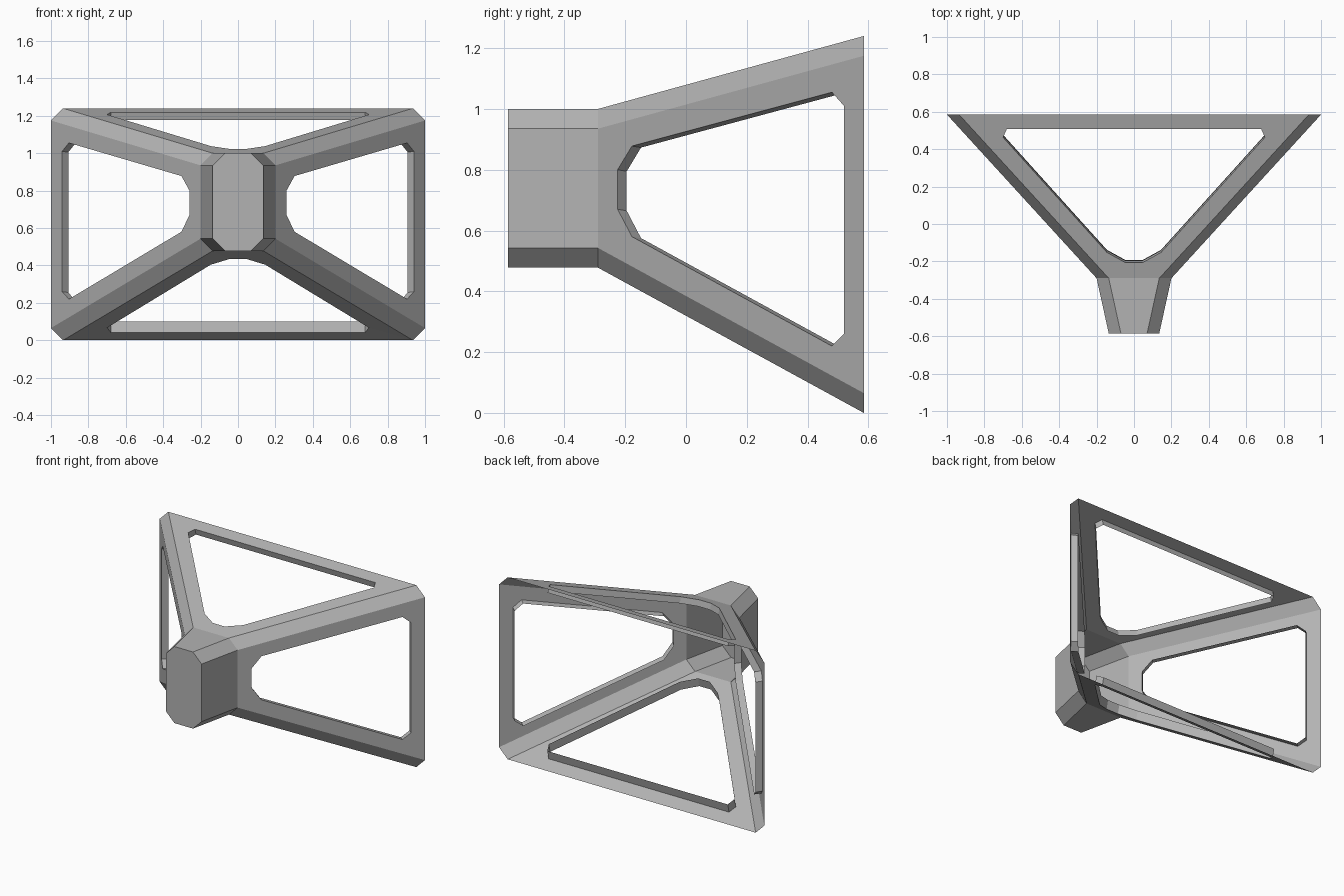
import bpy, bmesh
from mathutils import Vector

if "Cube" in bpy.data.objects:
    bpy.data.objects.remove(bpy.data.objects["Cube"])

C = 0.065                      # corner chamfer
Y0, Y1, Y2 = -0.585, -0.29, 0.585


def ring(bm, y, hx, z0, z1):
    """Chamfered rectangle, counter-clockwise seen from the front."""
    pts = [(-hx + C, z0), (hx - C, z0), (hx, z0 + C), (hx, z1 - C),
           (hx - C, z1), (-hx + C, z1), (-hx, z1 - C), (-hx, z0 + C)]
    return [bm.verts.new((x, y, z)) for x, z in pts]


def side_x(y):                 # planes of the flared walls
    return 0.2 + 0.8 * (y - Y1) / (Y2 - Y1)


def top_z(y):
    return 1.0 + 0.24 * (y - Y1) / (Y2 - Y1)


def bottom_z(y):
    return 0.48 * (Y2 - y) / (Y2 - Y1)


# Window outlines: triangular (x, y) for top and bottom, trapezoid (y, z) for sides
half = [(0.045, -0.207), (0.145, -0.152), (0.70, 0.463), (0.68, 0.508)]
tri = half + [(-x, y) for x, y in reversed(half)]
trap = [(-0.225, 0.67), (-0.178, 0.58), (0.48, 0.22), (0.52, 0.26),
        (0.52, 1.01), (0.48, 1.055), (-0.178, 0.878), (-0.225, 0.80)]
# wall index: (outline, inward lip offset)
windows = {
    0: ([(x, y, bottom_z(y)) for x, y in tri], (0, 0.014, 0.058)),
    4: ([(x, y, top_z(y)) for x, y in tri], (0, 0.011, -0.041)),
    2: ([(side_x(y), y, z) for y, z in trap], (-0.033, 0.03, -0.005)),
    6: ([(-side_x(y), y, z) for y, z in trap], (0.033, 0.03, -0.005)),
}


def window_wall(bm, quad, outline, offset):
    """Flat wall with a hole, plus a lip running inward from the hole edge."""
    n = (quad[1].co - quad[0].co).cross(quad[2].co - quad[0].co).normalized()
    hole = [bm.verts.new(p) for p in outline]
    edges = []
    for loop in (quad, hole):
        for a, b in zip(loop, loop[1:] + loop[:1]):
            edges.append(bm.edges.get((a, b)) or bm.edges.new((a, b)))
    bmesh.ops.triangle_fill(bm, edges=edges, normal=n, use_beauty=True)
    lip = [bm.verts.new(v.co + Vector(offset)) for v in hole]
    for i in range(len(hole)):
        j = (i + 1) % len(hole)
        bm.faces.new((hole[i], hole[j], lip[j], lip[i]))


bm = bmesh.new()
front = ring(bm, Y0, 0.135, 0.478, 1.0)
neck = ring(bm, Y1, 0.2, 0.478, 1.0)
back = ring(bm, Y2, 1.0, 0.0, 1.24)

# Closed front block and flared walls
bm.faces.new(front)
for i in range(8):
    j = (i + 1) % 8
    bm.faces.new((front[j], front[i], neck[i], neck[j]))
    quad = [neck[j], neck[i], back[i], back[j]]
    if i in windows:
        window_wall(bm, quad, *windows[i])
    else:
        bm.faces.new(quad)

bmesh.ops.recalc_face_normals(bm, faces=bm.faces)
bm.faces.ensure_lookup_table()
if bm.faces[0].normal.y > 0:
    bmesh.ops.reverse_faces(bm, faces=bm.faces)

mesh = bpy.data.meshes.new("flared_window_frame")
bm.to_mesh(mesh)
bm.free()

# Dark grey finish
mat = bpy.data.materials.new("dark_grey")
mat.diffuse_color = (0.45, 0.45, 0.45, 1)
mat.use_nodes = True
mat.node_tree.nodes["Principled BSDF"].inputs["Base Color"].default_value = mat.diffuse_color
mesh.materials.append(mat)
bpy.context.collection.objects.link(bpy.data.objects.new("flared_window_frame", mesh))
